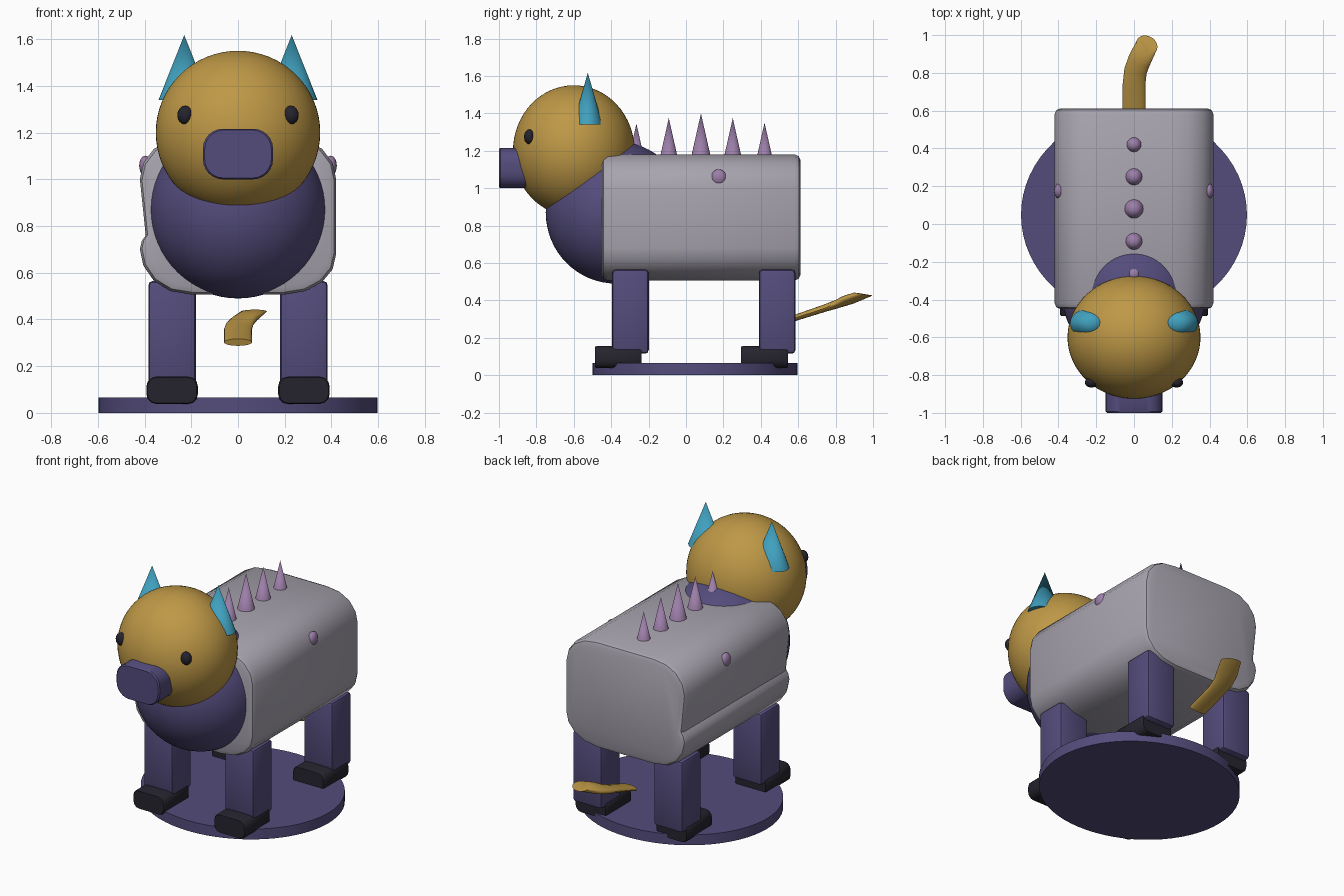
import bpy, bmesh, math
from mathutils import Vector

if "Cube" in bpy.data.objects:
    bpy.data.objects.remove(bpy.data.objects["Cube"])


def material(name, rgb):
    m = bpy.data.materials.new(name)
    lin = [((c / 255 + 0.055) / 1.055) ** 2.4 for c in rgb]
    m.diffuse_color = (*lin, 1)
    m.use_nodes = True
    m.node_tree.nodes["Principled BSDF"].inputs["Base Color"].default_value = m.diffuse_color
    return m


GREY = material("pale grey", (168, 164, 175))
PURPLE = material("dusk purple", (84, 76, 124))
GOLD = material("gold", (190, 152, 70))
TEAL = material("teal", (64, 160, 190))
MAUVE = material("mauve", (156, 126, 168))
DARK = material("charcoal", (37, 36, 46))


def finish(name, bm, mat, angle=35):
    bmesh.ops.recalc_face_normals(bm, faces=bm.faces)
    me = bpy.data.meshes.new(name)
    bm.to_mesh(me)
    bm.free()
    ob = bpy.data.objects.new(name, me)
    bpy.context.collection.objects.link(ob)
    me.materials.append(mat)
    bpy.ops.object.select_all(action='DESELECT')
    ob.select_set(True)
    bpy.context.view_layer.objects.active = ob
    bpy.ops.object.shade_smooth_by_angle(angle=math.radians(angle))
    return ob


def place(bm, loc, scale=(1, 1, 1)):
    bmesh.ops.scale(bm, vec=scale, verts=bm.verts)
    bmesh.ops.translate(bm, vec=loc, verts=bm.verts)


def ball(name, loc, radii, mat, seg=48):
    bm = bmesh.new()
    bmesh.ops.create_uvsphere(bm, u_segments=seg, v_segments=seg // 2, radius=1)
    place(bm, loc, radii)
    return finish(name, bm, mat)


def cone(name, x, y, z0, z1, r0, r1, mat, seg=16, ysc=1.0):
    bm = bmesh.new()
    bmesh.ops.create_cone(bm, cap_ends=True, segments=seg, radius1=r0,
                          radius2=r1, depth=z1 - z0)
    place(bm, (x, y, (z0 + z1) / 2), (1, ysc, 1))
    return finish(name, bm, mat, 50 if r1 == 0 else 35)


def loft(name, rings, mat, angle=35):
    bm = bmesh.new()
    rows = [[bm.verts.new(p) for p in ring] for ring in rings]
    n = len(rows[0])
    for a, b in zip(rows, rows[1:]):
        for i in range(n):
            j = (i + 1) % n
            bm.faces.new((a[i], a[j], b[j], b[i]))
    bm.faces.new(rows[0])
    bm.faces.new(rows[-1])
    return finish(name, bm, mat, angle)


def rounded_bar(name, x, z, hw, hh, r, y0, y1, mat, steps=6):
    """Rounded rectangle in x-z, extruded along y."""
    prof = []
    for k, (sx, sz) in enumerate(((1, 1), (-1, 1), (-1, -1), (1, -1))):
        for i in range(steps + 1):
            a = (k + i / steps) * math.pi / 2
            prof.append((x + sx * (hw - r) + r * math.cos(a),
                         z + sz * (hh - r) + r * math.sin(a)))
    e = 0.008

    def ring(y, s):
        return [(x + (px - x) * s, y, z + (pz - z) * s) for px, pz in prof]
    return loft(name, [ring(y0, .95), ring(y0 + e, 1), ring(y1 - e, 1), ring(y1, .95)], mat)


# Oval stand
cone("stand", 0, 0.048, 0, 0.065, 0.598, 0.598, PURPLE, 64, 0.915)

# Barrel-shaped torso, with a shallow dent low on its left flank
profile = [(.2, .507), (.29, .522), (.36, .56), (.405, .615), (.42, .68), (.42, 1.0),
           (.405, 1.07), (.36, 1.13), (.29, 1.168), (.2, 1.18),
           (-.2, 1.18), (-.29, 1.168), (-.36, 1.13), (-.405, 1.07), (-.42, 1.0),
           (-.395, .76), (-.412, .735), (-.42, .70), (-.405, .63), (-.36, .565),
           (-.29, .522), (-.2, .507)]


def torso_ring(y, inset):
    sx, sz = 1 - inset / .42, 1 - inset / .335
    return [(x * sx, y, .844 + (z - .844) * sz) for x, z in profile]


loft("torso", [torso_ring(y, i) for y, i in (
    (-.45, .03), (-.441, .009), (-.42, 0), (.582, 0), (.603, .009), (.612, .03))], GREY)

# Chest, head and muzzle
ball("chest", (0, -.375, .87), (.38, .375, .38), PURPLE, 64)
ball("head", (0, -.6, 1.2), (.352, .325, .35), GOLD, 64)
rounded_bar("muzzle", 0, 1.108, .15, .108, .085, -1.0, -.78, PURPLE)

for side, s in (("right", 1), ("left", -1)):
    # Face and flank details
    ball(side + "_eye", (s * .226, -.838, 1.275), (.034, .028, .04), DARK, 16)
    cone(side + "_ear", s * .23, -.525, 1.34, 1.617, .11, 0, TEAL, 16, .73)
    ball(side + "_flank_spot", (s * .397, .175, 1.058), (.026, .041, .043), MAUVE, 20)
    # Legs and shoes
    for end, leg_y, foot_y in (("front", -.297, -.362), ("rear", .487, .42)):
        bm = bmesh.new()
        bmesh.ops.create_cube(bm, size=1)
        place(bm, (s * .282, leg_y, .34), (.204, .196, .45))
        bmesh.ops.bevel(bm, geom=bm.edges[:], offset=.02, segments=2,
                        profile=.5, affect='EDGES')
        finish(f"{end}_{side}_leg", bm, PURPLE)
        rounded_bar(f"{end}_{side}_foot", s * .282, .097, .11, .058, .04,
                    foot_y - .125, foot_y + .125, DARK, 3)

# Spikes along the back
for i, (y, top) in enumerate(((-.265, 1.345), (-.092, 1.375), (.08, 1.4),
                              (.25, 1.375), (.42, 1.35))):
    cone(f"back_spike_{i + 1}", 0, y, 1.15, top, (top - 1.15) * .225, 0, MAUVE, 20)

# Flattened tail: centre and two half-axes for each section
tail = [((0, .57, .302), (.06, 0, 0), (0, -.006, .015)),
        ((0, .74, .358), (.06, 0, 0), (0, -.008, .018)),
        ((.008, .81, .381), (.059, -.012, 0), (0, -.012, .02)),
        ((.028, .865, .402), (.056, -.024, 0), (0, -.022, .021)),
        ((.068, .948, .434), (.056, -.006, 0), (.004, -.05, .008))]
loft("tail", [[Vector(c) + Vector(a) * math.cos(t) + Vector(b) * math.sin(t)
               for t in (k * math.tau / 20 for k in range(20))]
              for c, a, b in tail], GOLD, 45)
